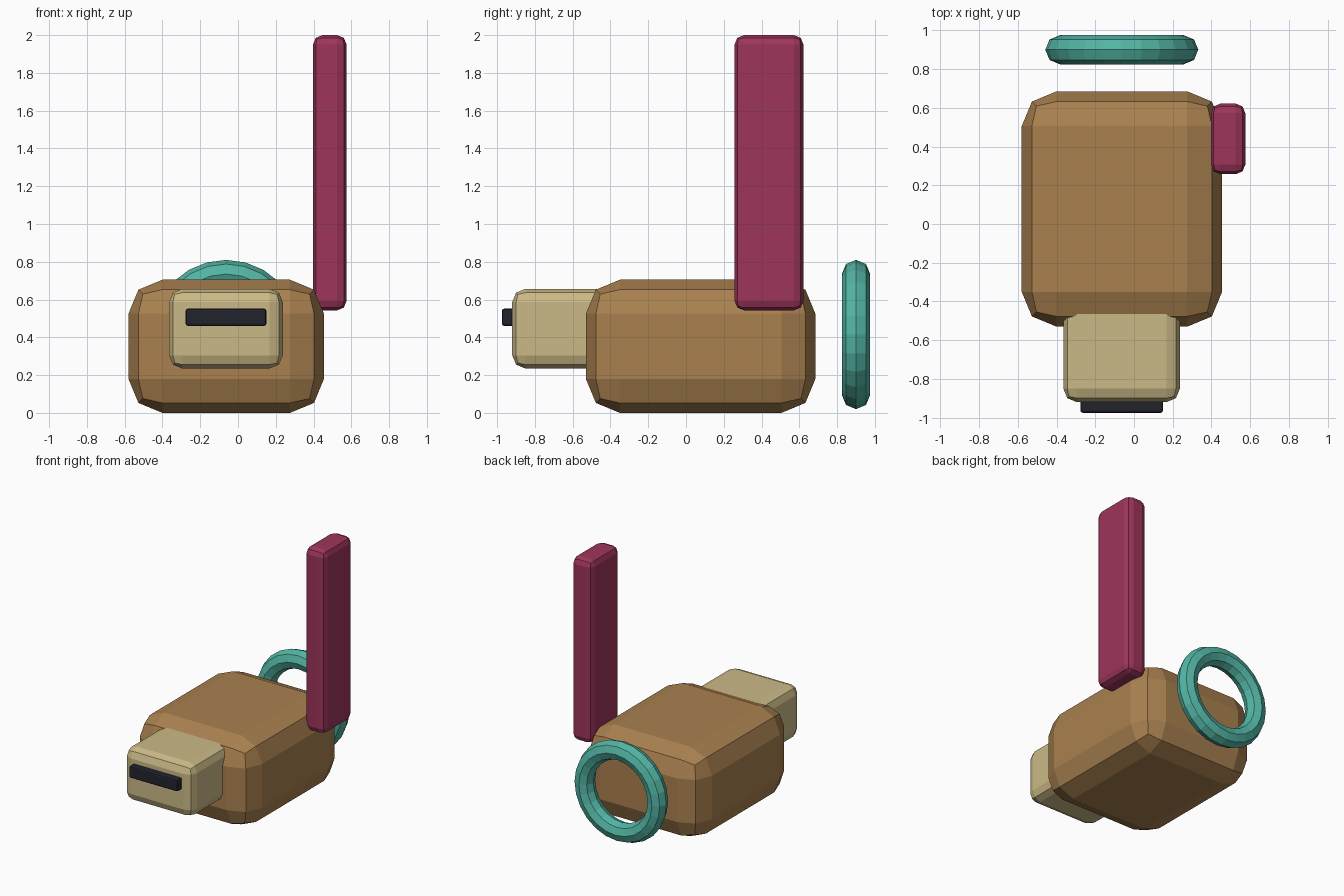
import bpy
import math
from mathutils import Vector

cube = bpy.data.objects.get("Cube")
if cube:
    bpy.data.objects.remove(cube, do_unlink=True)


def material(name, color):
    mat = bpy.data.materials.new(name)
    mat.use_nodes = True
    rgba = (*color, 1.0)
    mat.diffuse_color = rgba
    mat.node_tree.nodes["Principled BSDF"].inputs["Base Color"].default_value = rgba
    return mat


def rounded_box(name, low, high, bevel, mat):
    """Box between two corners with a two-step rounded edge."""
    low, high = Vector(low), Vector(high)
    bpy.ops.mesh.primitive_cube_add(size=1, location=(low + high) / 2)
    box = bpy.context.object
    box.name = name
    box.scale = high - low
    bpy.ops.object.transform_apply(location=False, rotation=False, scale=True)
    mod = box.modifiers.new("Rounded edges", "BEVEL")
    mod.width = bevel
    mod.segments = 2
    box.data.materials.append(mat)
    return box


brown = material("warm brown", (0.40, 0.22, 0.08))
tan = material("pale tan", (0.60, 0.49, 0.24))
crimson = material("crimson", (0.34, 0.035, 0.105))
teal = material("teal", (0.085, 0.46, 0.37))
black = material("blue black", (0.016, 0.016, 0.027))

# Chunky body, with the head sunk into its front
rounded_box("body", (-0.58, -0.53, 0.0), (0.455, 0.685, 0.705), 0.18, brown)
rounded_box("head", (-0.365, -0.92, 0.235), (0.237, -0.36, 0.657), 0.07, tan)

# Visor bar on the face
rounded_box("visor", (-0.277, -0.975, 0.46), (0.15, -0.905, 0.552), 0.012, black)

# Tall fin on the left shoulder
rounded_box("fin", (0.397, 0.257, 0.543), (0.575, 0.622, 2.0), 0.05, crimson)

# Upright ring floating behind the body
bpy.ops.mesh.primitive_torus_add(
    major_segments=24, minor_segments=8, major_radius=0.32, minor_radius=0.075,
    location=(-0.063, 0.90, 0.415), rotation=(math.pi / 2, 0, 0))
ring = bpy.context.object
ring.name = "tail_ring"
ring.data.materials.append(teal)
